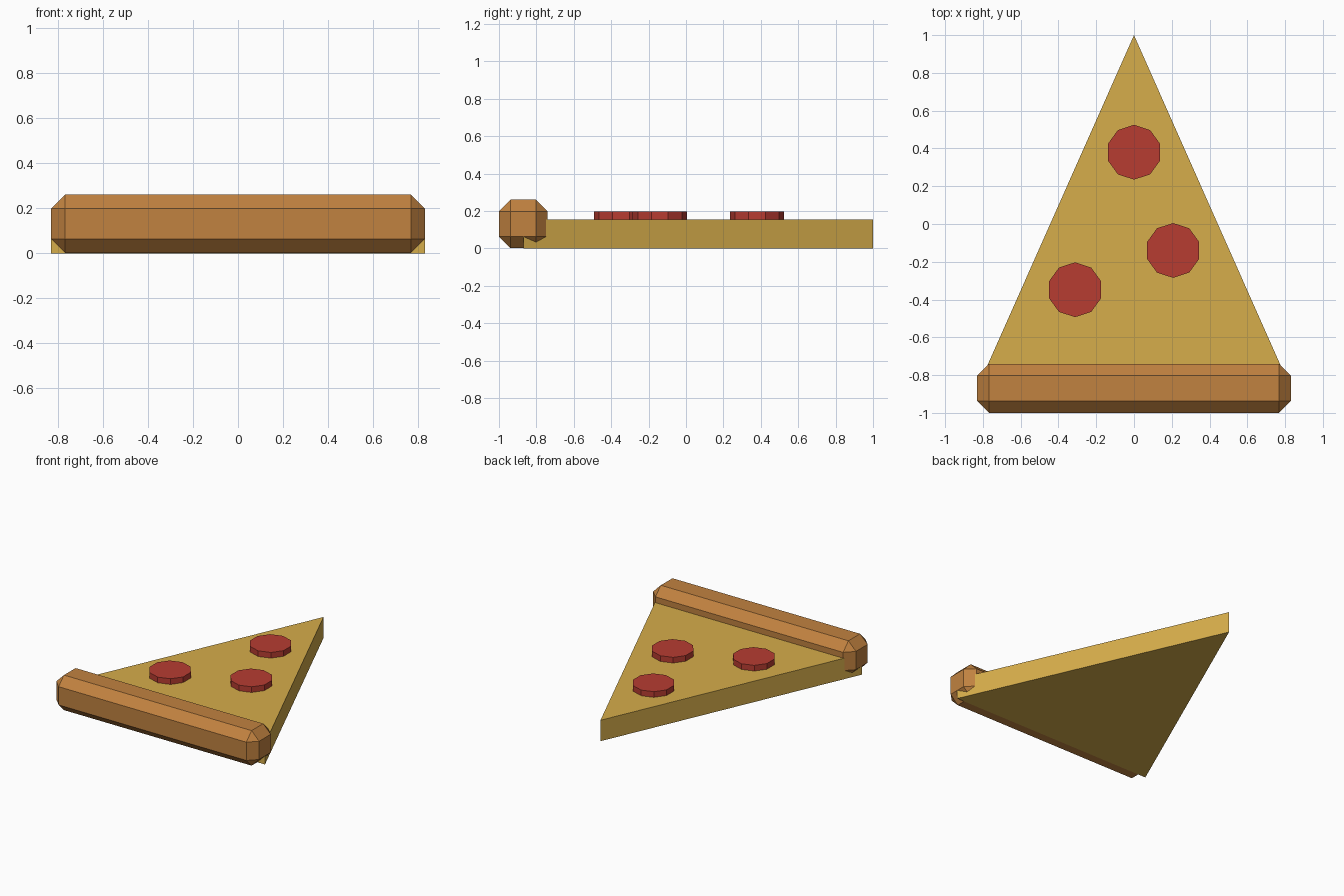
import bpy, bmesh, math

if "Cube" in bpy.data.objects:
    bpy.data.objects.remove(bpy.data.objects["Cube"])


def material(name, rgb):
    m = bpy.data.materials.new(name)
    m.diffuse_color = (*rgb, 1)
    m.use_nodes = True
    m.node_tree.nodes["Principled BSDF"].inputs["Base Color"].default_value = m.diffuse_color
    return m


CHEESE = material("cheese yellow", (0.672, 0.418, 0.070))
CRUST = material("baked brown", (0.533, 0.223, 0.051))
MEAT = material("sausage red", (0.474, 0.045, 0.031))


def prism(name, outline, z0, z1, mat, bevel=0):
    """Extrude a flat outline from z0 to z1, with optional chamfered edges."""
    bm = bmesh.new()
    base = bm.faces.new([bm.verts.new((x, y, z0)) for x, y in outline])
    top = bmesh.ops.extrude_face_region(bm, geom=[base], use_keep_orig=True)
    for v in top["geom"]:
        if isinstance(v, bmesh.types.BMVert):
            v.co.z = z1
    bmesh.ops.recalc_face_normals(bm, faces=bm.faces[:])
    if bevel:
        bmesh.ops.bevel(bm, geom=bm.edges[:], offset=bevel, segments=1,
                        profile=0.5, affect='EDGES')
    mesh = bpy.data.meshes.new(name)
    bm.to_mesh(mesh)
    bm.free()
    mesh.materials.append(mat)
    obj = bpy.data.objects.new(name, mesh)
    bpy.context.collection.objects.link(obj)
    return obj


# Cheese-covered wedge
prism("slice_wedge", [(-0.83, -0.87), (0.83, -0.87), (0, 1)], 0, 0.155, CHEESE)

# Chamfered crust bar along the wide end
prism("crust", [(-0.83, -1), (0.83, -1), (0.83, -0.74), (-0.83, -0.74)],
      0.001, 0.26, CRUST, bevel=0.062)

# Ten-sided sausage discs
for i, (cx, cy) in enumerate([(0, 0.38), (0.207, -0.14), (-0.312, -0.348)], 1):
    ring = [math.pi / 2 + k * math.tau / 10 for k in range(10)]
    prism(f"sausage_disc_{i}",
          [(cx + 0.145 * math.cos(a), cy + 0.145 * math.sin(a)) for a in ring],
          0.145, 0.197, MEAT)
